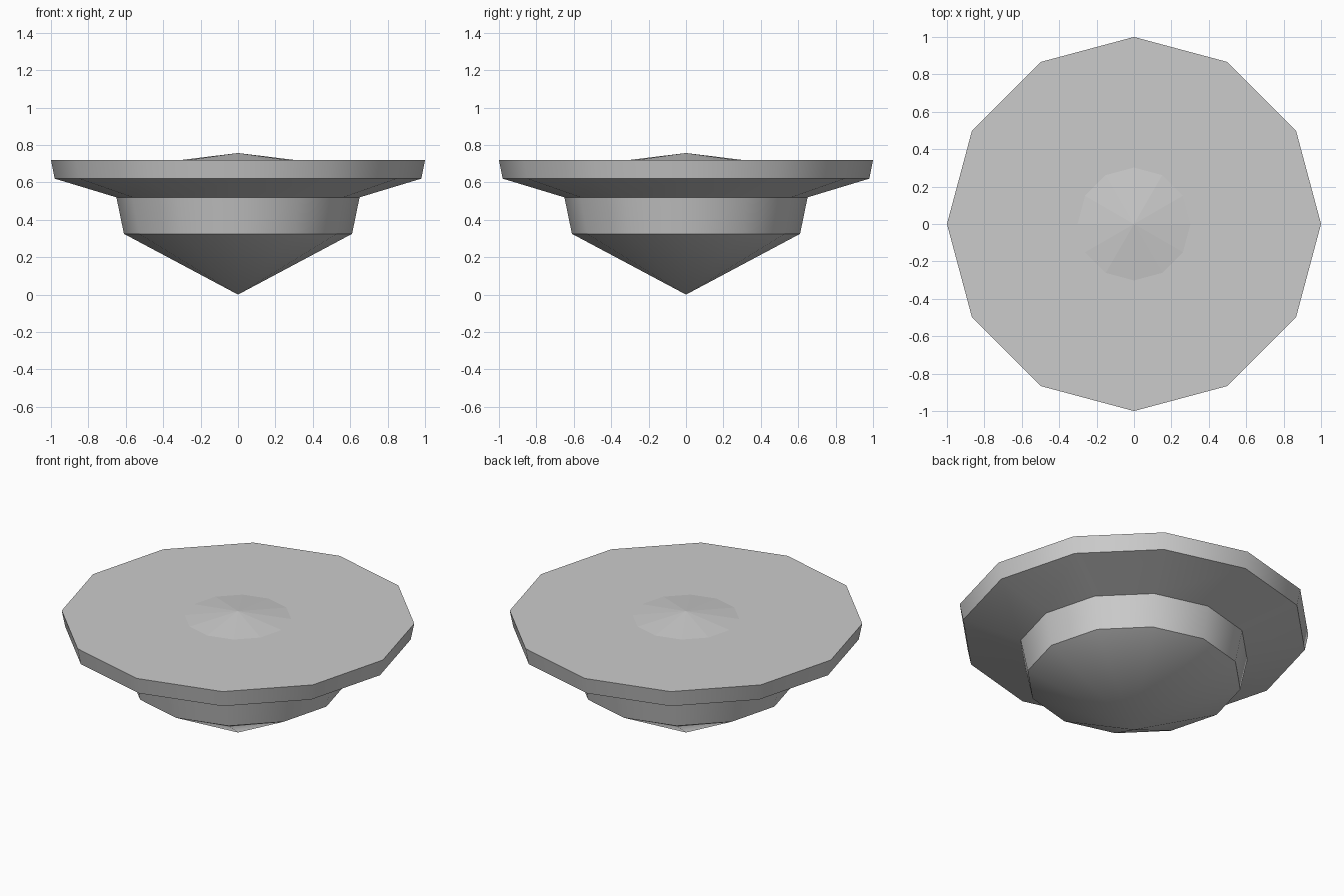
import bpy, bmesh
from math import cos, sin, pi

if "Cube" in bpy.data.objects:
    bpy.data.objects.remove(bpy.data.objects["Cube"])

SIDES = 12


def lathe(name, profile, smooth):
    """Revolve (radius, z) points, bottom to top, into a 12-sided part."""
    bm = bmesh.new()
    rings = []
    for r, z in profile:
        n = SIDES if r else 1
        rings.append([bm.verts.new((r * cos(2 * pi * i / n), r * sin(2 * pi * i / n), z))
                      for i in range(n)])
    for low, high in zip(rings, rings[1:]):
        for i in range(SIDES):
            j = (i + 1) % SIDES
            if len(low) == 1:
                bm.faces.new((low[0], high[j], high[i]))
            elif len(high) == 1:
                bm.faces.new((low[i], low[j], high[0]))
            else:
                bm.faces.new((low[i], low[j], high[j], high[i]))
    # Close an open end with a flat cap
    if len(rings[0]) > 1:
        bm.faces.new(rings[0][::-1])
    if len(rings[-1]) > 1:
        bm.faces.new(rings[-1])
    bmesh.ops.recalc_face_normals(bm, faces=bm.faces)
    mesh = bpy.data.meshes.new(name)
    bm.to_mesh(mesh)
    bm.free()
    obj = bpy.data.objects.new(name, mesh)
    bpy.context.collection.objects.link(obj)
    if smooth:
        bpy.ops.object.select_all(action='DESELECT')
        obj.select_set(True)
        bpy.context.view_layer.objects.active = obj
        bpy.ops.object.shade_smooth_by_angle(angle=pi / 5)
    return obj


# Body: pointed base, tapered neck, flared underside and wide rim
lathe("stepped_body", [(0, 0), (0.61, 0.325), (0.65, 0.52), (0.98, 0.62), (1.0, 0.72)], True)

# Shallow raised point in the middle of the flat top
lathe("top_boss", [(0.31, 0.719), (0, 0.757)], False)
